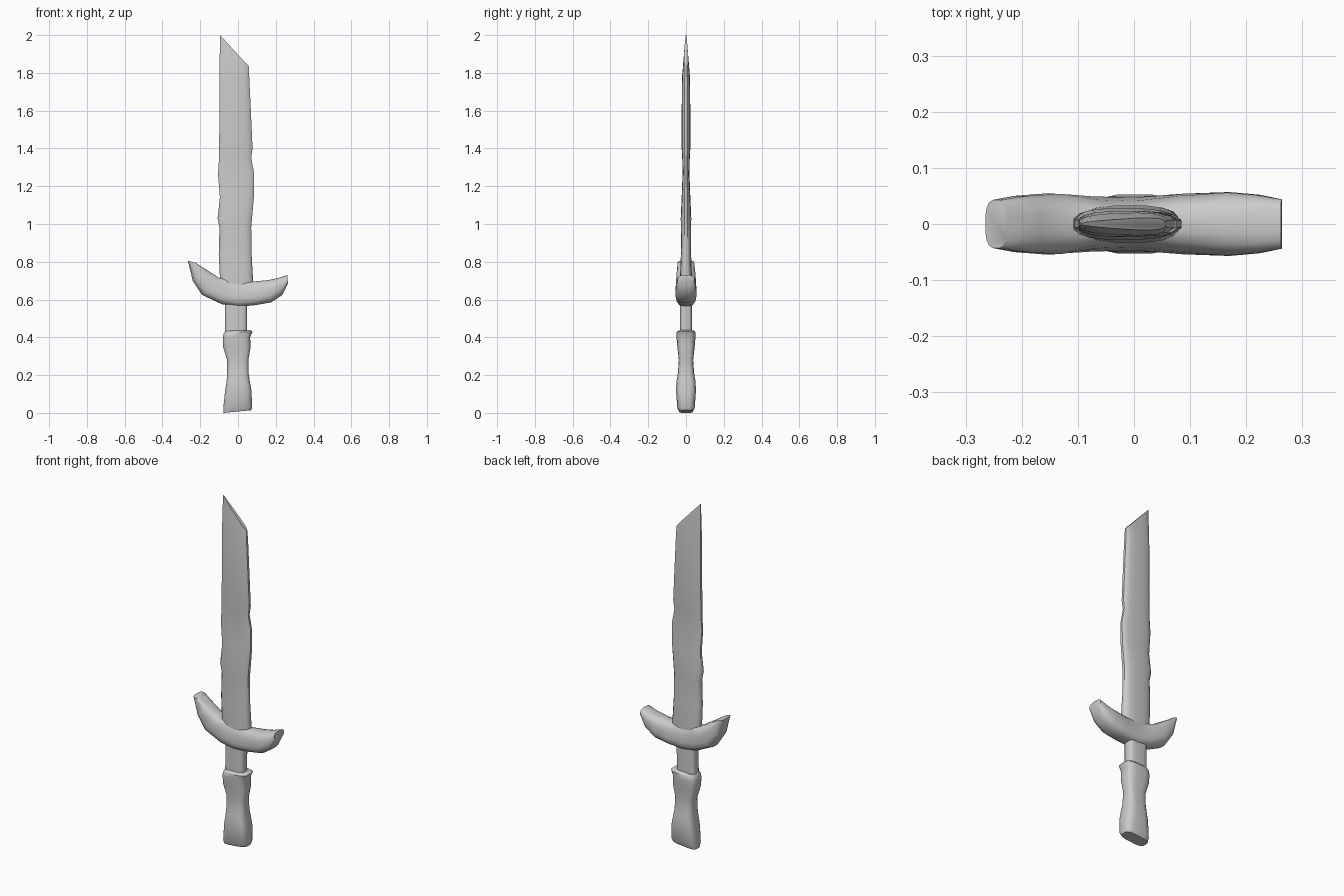
import bpy, bmesh, math
from mathutils import Vector


def loft(name, rings, power, sides=16, angle=45):
    """Skin rounded-box rings; each ring is (xa, za, xb, zb, half_y_a, half_y_b)."""
    bm = bmesh.new()
    loops = []
    for xa, za, xb, zb, ta, tb in rings:
        a, b = Vector((xa, 0, za)), Vector((xb, 0, zb))
        loop = []
        for i in range(sides):
            t = 2 * math.pi * (i + 0.5) / sides
            c, s = math.cos(t), math.sin(t)
            u = math.copysign(abs(c) ** (2 / power), c) / abs(math.cos(math.pi / sides)) ** (2 / power)
            v = math.copysign(abs(s) ** (2 / power), s) / abs(math.cos(math.pi / sides)) ** (2 / power)
            k = (u + 1) / 2
            p = a.lerp(b, k)
            p.y = v * (ta + (tb - ta) * k)
            loop.append(bm.verts.new(p))
        loops.append(loop)
    for lo, hi in zip(loops, loops[1:]):
        for i in range(sides):
            j = (i + 1) % sides
            bm.faces.new((lo[i], lo[j], hi[j], hi[i]))
    bm.faces.new(loops[0][::-1])
    bm.faces.new(loops[-1])
    bmesh.ops.recalc_face_normals(bm, faces=bm.faces)
    me = bpy.data.meshes.new(name)
    bm.to_mesh(me)
    bm.free()
    ob = bpy.data.objects.new(name, me)
    bpy.context.collection.objects.link(ob)
    bpy.ops.object.select_all(action='DESELECT')
    ob.select_set(True)
    bpy.context.view_layer.objects.active = ob
    bpy.ops.object.shade_smooth_by_angle(angle=math.radians(angle))
    return ob


def level(rows):
    """Expand (z, left x, right x, half_y) into horizontal rings."""
    return [(l, z, r, z, t, t) for z, l, r, t in rows]


# Blade: nicked edges, ending in a slanted thin tip
blade = level([
    (0.60, -0.09, 0.07, 0.03), (0.70, -0.095, 0.08, 0.033),
    (0.84, -0.102, 0.072, 0.027), (0.98, -0.098, 0.07, 0.027),
    (1.03, -0.108, 0.074, 0.028), (1.14, -0.096, 0.084, 0.023),
    (1.27, -0.106, 0.085, 0.018), (1.35, -0.1, 0.07, 0.02),
    (1.40, -0.1, 0.077, 0.023), (1.60, -0.098, 0.068, 0.023)])
blade += [(-0.098, 1.82, 0.06, 1.77, 0.017, 0.022),
          (-0.095, 2.0, 0.057, 1.835, 0.004, 0.014)]
loft("blade", blade, 2.8)

# Crossguard: uneven horns sweeping upward, from left tip to right tip
loft("crossguard", [
    (-0.265, 0.805, -0.225, 0.795, 0.043, 0.043),
    (-0.24, 0.70, -0.165, 0.757, 0.05, 0.05),
    (-0.19, 0.625, -0.10, 0.715, 0.055, 0.053),
    (-0.085, 0.575, -0.05, 0.71, 0.056, 0.036),
    (0.0, 0.562, 0.0, 0.70, 0.054, 0.034),
    (0.09, 0.57, 0.075, 0.695, 0.058, 0.046),
    (0.175, 0.585, 0.16, 0.703, 0.058, 0.055),
    (0.235, 0.625, 0.205, 0.712, 0.052, 0.052),
    (0.264, 0.685, 0.262, 0.73, 0.044, 0.044)], 2.8)

# Neck between guard and grip
loft("neck", level([(0.40, -0.07, 0.047, 0.032), (0.60, -0.068, 0.047, 0.032)]), 4)

# Grip: wavy hand-shaped handle with a tilted foot
grip = [(-0.077, 0.0, 0.07, 0.014, 0.036, 0.036),
        (-0.078, 0.025, 0.075, 0.03, 0.046, 0.046)]
grip += level([(0.12, -0.068, 0.071, 0.053), (0.17, -0.06, 0.062, 0.05),
               (0.21, -0.058, 0.056, 0.043), (0.28, -0.058, 0.055, 0.038),
               (0.35, -0.079, 0.067, 0.046), (0.40, -0.08, 0.064, 0.05)])
grip += [(-0.075, 0.422, 0.077, 0.43, 0.05, 0.05),
         (-0.066, 0.434, 0.068, 0.438, 0.04, 0.04)]
loft("grip", grip, 3.6)
